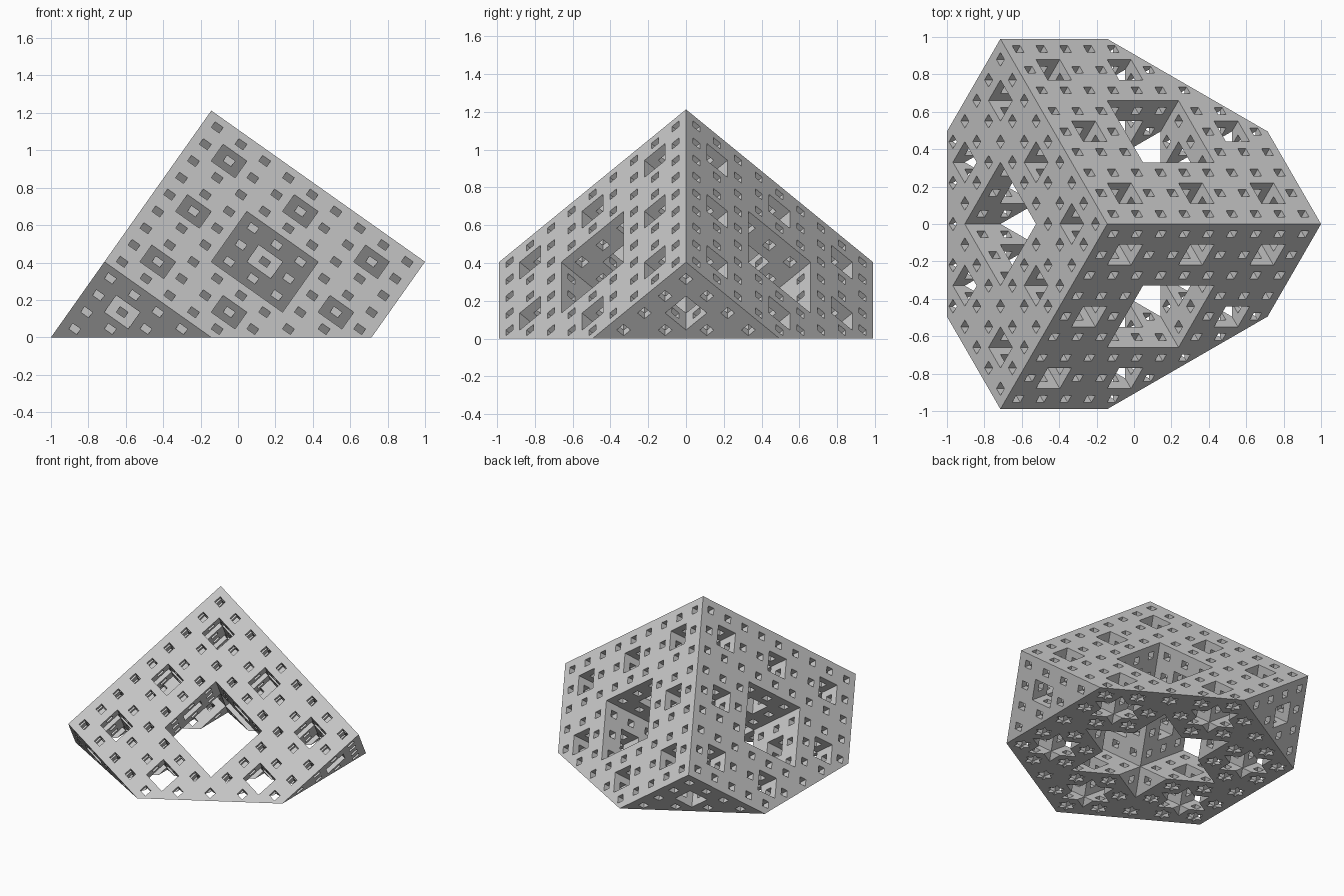
import bpy
import bmesh
from math import sqrt, cos, sin, atan2, radians
from itertools import permutations, product
from mathutils import Matrix, Vector

cube = bpy.data.objects.get("Cube")
if cube:
    bpy.data.objects.remove(cube, do_unlink=True)

LEVELS = 3
N = 3 ** LEVELS                                  # cells along each edge
EDGE = 2 / (sqrt(2 / 3) + sqrt(3 / 8))           # edge length of the whole cube
HALF = 1.5 * N                                   # coordinate sum on the cut plane


def filled(cell):
    """A cell is solid when no level has two or more middle coordinates."""
    if min(cell) < 0 or max(cell) >= N:
        return False
    return all(sum(c // 3 ** p % 3 == 1 for c in cell) < 2 for p in range(LEVELS))


def add_face(bm, points):
    bm.faces.new([bm.verts.new(p) for p in points])


def add_side(bm, cell, axis, step):
    """Outward square on one side of a cell."""
    u, v = (axis + 1) % 3, (axis + 2) % 3
    points = []
    for du, dv in ((0, 0), (1, 0), (1, 1), (0, 1)):
        p = list(cell)
        p[axis] += max(step, 0)
        p[u] += du
        p[v] += dv
        points.append(p)
    add_face(bm, points if step > 0 else points[::-1])


def add_section(bm, cell, base):
    """Triangle or hexagon where the cut plane crosses a cell."""
    mid = Vector((sum(base) / 3,) * 3)
    across, along = Vector((1, -1, 0)), Vector((1, 1, -2)) / sqrt(3)

    def angle(p):
        d = Vector(p) - mid
        return atan2(d.dot(along), d.dot(across))

    ring = sorted(set(permutations(base)), key=angle)
    add_face(bm, [Vector(cell) + Vector(p) for p in ring])


bm = bmesh.new()
cells = [c for c in product(range(N), repeat=3) if sum(c) < HALF and filled(c)]

# Outer sides and tunnel walls
for cell in cells:
    for axis, step in product(range(3), (-1, 1)):
        neighbour = list(cell)
        neighbour[axis] += step
        if not filled(neighbour):
            add_side(bm, cell, axis, step)

# Diagonal cut through the middle
bmesh.ops.bisect_plane(bm, geom=bm.verts[:] + bm.edges[:] + bm.faces[:],
                       plane_co=(N / 2,) * 3, plane_no=(1, 1, 1), clear_outer=True)

# Flat underside with its star-shaped openings
sections = {0.5: (0, 0, 0.5), 1.5: (0, 0.5, 1), 2.5: (0.5, 1, 1)}
for cell in cells:
    base = sections.get(HALF - sum(cell))
    if base:
        add_section(bm, cell, base)
bmesh.ops.remove_doubles(bm, verts=bm.verts[:], dist=0.001)

# Stand the cube on its cut, with one corner at the top
axes = [Vector((sqrt(2 / 3) * cos(radians(t)), sqrt(2 / 3) * sin(radians(t)), -1 / sqrt(3)))
        for t in (0, -120, 120)]
turn = Matrix(axes).transposed().to_4x4()
apex = Vector((1 - EDGE * sqrt(2 / 3), 0, EDGE * sqrt(3) / 2))
bm.transform(Matrix.Translation(apex) @ turn @ Matrix.Scale(EDGE / N, 4))

mesh = bpy.data.meshes.new("halved_sponge_cube")
bm.to_mesh(mesh)
bm.free()

grey = bpy.data.materials.new("light_grey")
grey.use_nodes = True
colour = (0.6, 0.6, 0.6, 1)
grey.diffuse_color = colour
grey.node_tree.nodes["Principled BSDF"].inputs["Base Color"].default_value = colour
mesh.materials.append(grey)

sponge = bpy.data.objects.new("halved_sponge_cube", mesh)
bpy.context.collection.objects.link(sponge)
